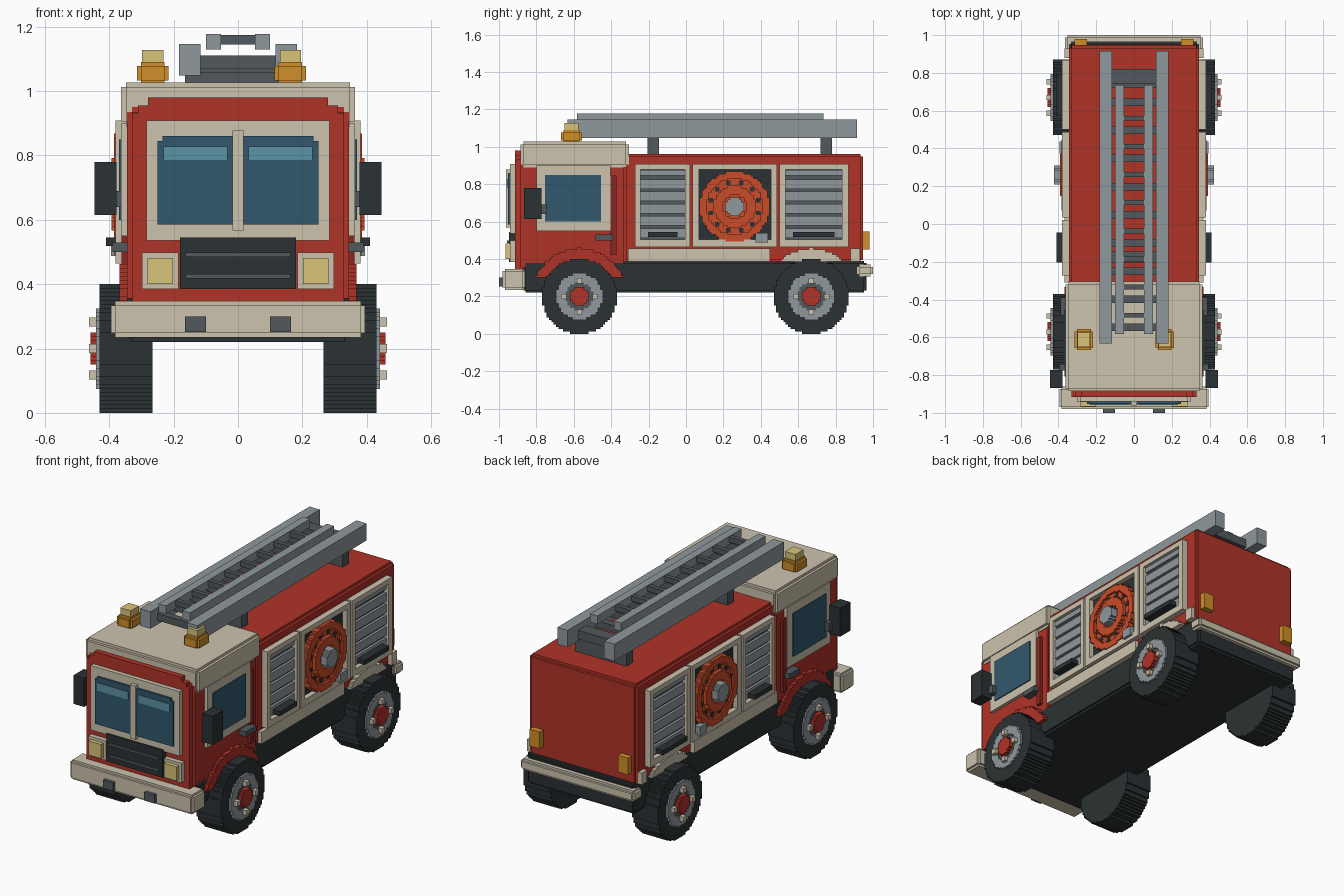
import bpy, bmesh, math

if "Cube" in bpy.data.objects:
    bpy.data.objects.remove(bpy.data.objects["Cube"])

V = 0.0125  # block size of the stepped style


def linear(h):
    c = [int(h[i:i + 2], 16) / 255 for i in (0, 2, 4)]
    return [v / 12.92 if v < 0.04 else ((v + 0.055) / 1.055) ** 2.4 for v in c] + [1]


def paint(name, h):
    m = bpy.data.materials.new(name)
    m.diffuse_color = linear(h)
    m.use_nodes = True
    m.node_tree.nodes["Principled BSDF"].inputs["Base Color"].default_value = m.diffuse_color
    return m


RED = paint("red", "b03328")
DEEP_RED = paint("deep_red", "8a2620")
CREAM = paint("cream", "cdc3ae")
DARK = paint("dark", "2b3133")
GLASS = paint("glass", "31586d")
SHINE = paint("shine", "5c93a6")
STEEL = paint("steel", "90999d")
IRON = paint("iron", "52595d")
AMBER = paint("amber", "d0902a")
YELLOW = paint("yellow", "d8c47a")
HOSE = paint("hose", "c94c2a")


def part(name, mat, boxes, mirror=False, step=0):
    """One mesh from boxes (x0,x1,y0,y1,z0,z1); step notches all box edges."""
    bm = bmesh.new()
    if step:
        s = step
        boxes = [b for x0, x1, y0, y1, z0, z1 in boxes for b in (
            (x0, x1, y0 + s, y1 - s, z0 + s, z1 - s),
            (x0 + s, x1 - s, y0, y1, z0 + s, z1 - s),
            (x0 + s, x1 - s, y0 + s, y1 - s, z0, z1))]
    if mirror:
        boxes = boxes + [(-b[1], -b[0]) + tuple(b[2:]) for b in boxes]
    for x0, x1, y0, y1, z0, z1 in boxes:
        v = [bm.verts.new((x, y, z)) for x in (x0, x1) for y in (y0, y1) for z in (z0, z1)]
        for f in ((0, 1, 3, 2), (4, 6, 7, 5), (0, 4, 5, 1), (2, 3, 7, 6), (0, 2, 6, 4), (1, 5, 7, 3)):
            bm.faces.new([v[i] for i in f])
    bmesh.ops.recalc_face_normals(bm, faces=bm.faces[:])
    me = bpy.data.meshes.new(name)
    bm.to_mesh(me)
    bm.free()
    me.materials.append(mat)
    ob = bpy.data.objects.new(name, me)
    bpy.context.collection.objects.link(ob)
    return ob


def disc(cy, cz, r, x0, x1, rin=0, zmin=-1):
    """Stepped disc or ring facing x, as rows of blocks with equal rows merged."""
    n = round(r / V)
    rows = []
    for i in range(-n, n):
        z = (i + 0.5) * V
        if cz + z < zmin:
            continue
        o = round(math.sqrt(max(r * r - z * z, 0)) / V) * V
        h = round(math.sqrt(max(rin * rin - z * z, 0)) / V) * V
        if o <= h:
            continue
        if rows and rows[-1][:2] == [o, h]:
            rows[-1][3] = cz + (i + 1) * V
        else:
            rows.append([o, h, cz + i * V, cz + (i + 1) * V])
    out = []
    for o, h, a, b in rows:
        spans = [(-o, o)] if h == 0 else [(-o, -h), (h, o)]
        out += [(x0, x1, cy + p, cy + q, a, b) for p, q in spans]
    return out


def frame(x0, x1, y0, y1, z0, z1, iy0, iy1, iz0, iz1):
    """Rectangular frame on the side of the vehicle."""
    return [(x0, x1, y0, y1, z0, iz0), (x0, x1, y0, y1, iz1, z1),
            (x0, x1, y0, iy0, iz0, iz1), (x0, x1, iy1, y1, iz0, iz1)]


# Chassis and bumpers
part("chassis", DARK, [(-.345, .345, -.87, .965, .22, .39)], step=V)
part("front_bumper", CREAM, [(-.395, .395, -.98, -.86, .235, .347)], step=V)
part("tow_hooks", IRON, [(.1, .165, -1, -.95, .252, .3)], True)
part("rear_bumper", CREAM, [(-.365, .365, .915, 1, .307, .37)], step=V)

# Cab
part("cab", RED, [(-.345, .345, -.9, -.32, .34, .95)], step=.015)
part("cab_front", RED, [(-w, w, -.915, -.86, a, b) for w, a, b in
     ((.33, .345, .93), (.31, .93, .955), (.28, .955, .98))])
part("cab_roof", CREAM, [(-.363, .363, -.885, -.305, .89, 1.027)], step=.015)
part("windshield_frame", CREAM, [(-.285, .285, -.94, -.9, .535, .908)])
part("windshield", GLASS, [(.017, .25, -.952, -.93, .585, .845),
                           (.017, .235, -.952, -.93, .845, .86)], True)
part("windshield_shine", SHINE, [(.033, .232, -.957, -.94, .783, .828)], True)
part("windshield_pillar", CREAM, [(-.017, .017, -.962, -.93, .567, .878)])
part("grille", DARK, [(-.18, .18, -.947, -.9, .385, .545)])
part("grille_bars", IRON, [(-.163, .163, -.956, -.94, z, z + .013) for z in (.418, .485)])
part("headlight_frames", CREAM, [(.185, .298, -.942, -.9, .385, .498)], True)
part("headlights", YELLOW, [(.202, .282, -.965, -.93, .4, .482)], True)

# Doors and mirrors
part("door_frames", CREAM, frame(.335, .364, -.80, -.405, .55, .9, -.755, -.455, .6, .85), True)
part("door_windows", GLASS, [(.335, .37, -.755, -.455, .6, .85)], True)
part("door_edges", DEEP_RED, [(.335, .362, -.403, -.372, .42, .845)], True)
part("door_handles", IRON, [(.335, .39, -.485, -.39, .5, .53)], True)
part("mirrors", DARK, [(.378, .446, -.867, -.772, .615, .78)], True)
part("mirror_arms", IRON, [(.335, .395, -.775, -.742, .64, .69)], True)

# Rear body
part("body", RED, [(-.345, .345, -.335, .947, .38, .962)], step=.015)
part("side_skirts", CREAM, [(.335, .368, -.31, .45, .387, .455),
                            (.335, .368, .88, .93, .387, .455)], True)
part("tail_lights", AMBER, [(.25, .315, .93, .98, .45, .547)], True)
part("front_arches", RED, disc(-.57, .2, .2565, .335, .368, .2, .3), True)
part("rear_arches", CREAM, disc(.67, .2, .2565, .335, .368, .2, .385), True)

# Side compartments: two shutters around the hose bay
bays = (("front_shutter", -.272, .022, -.243, -.005),
        ("hose_bay", .035, .487, .07, .455),
        ("rear_shutter", .5, .868, .533, .835))
for name, y0, y1, a, b in bays:
    part(name + "_frame", CREAM, frame(.335, .38, y0, y1, .465, .908, a, b, .503, .878), True)
    bay = name == "hose_bay"
    part(name + "_back", DARK if bay else IRON, [(.335, .35, a, b, .503, .878)], True)
    if not bay:
        part(name + "_slats", STEEL, [(.345, .365, a, b, .513 + i * .0655, .563 + i * .0655)
             for i in range(5)] + [(.345, .365, a, b, .845, .875)], True)
        part(name + "_handle", DARK, [(.36, .41, a + .04, b - .04, .518, .545)], True)

# Hose reel
RY, RZ = .26, .68
part("hose_reel_disc", HOSE, disc(RY, RZ, .165, .345, .372), True)
part("hose_reel_outer_coil", HOSE, disc(RY, RZ, .1875, .345, .385, .15), True)
part("hose_reel_inner_coil", HOSE, disc(RY, RZ, .1125, .36, .393, .0625), True)
holes = []
for i in range(12):
    t = math.tau * (i + .5) / 12
    y, z = RY + .132 * math.cos(t), RZ + .132 * math.sin(t)
    holes.append((.36, .376, y - .012, y + .012, z - .012, z + .012))
part("hose_reel_holes", DARK, holes, True)
part("hose_reel_hub", STEEL, disc(RY, RZ, .05, .36, .423), True)
part("hose_nozzle", STEEL, [(.36, .395, .372, .438, .487, .54)], True)

# Wheels
for name, y in (("front", -.57), ("rear", .67)):
    part(name + "_tyres", DARK, disc(y, .2, .2, .265, .43), True)
    part(name + "_rims", STEEL, disc(y, .2, .125, .42, .442, .075), True)
    part(name + "_wheel_plates", IRON, disc(y, .2, .0875, .42, .436), True)
    part(name + "_hubs", RED, disc(y, .2, .05, .42, .459), True)
    part(name + "_bolts", CREAM, [(.42, .463, y + dy - .014, y + dy + .014, .2 + dz - .014, .2 + dz + .014)
         for dy, dz in ((.083, 0), (-.083, 0), (0, .083), (0, -.083))], True)

# Beacons
for name, x in (("left", -.265), ("right", .163)):
    part(name + "_beacon_base", AMBER, [(x - .049, x + .049, -.668, -.557, 1.02, 1.09)], step=V)
    part(name + "_beacon_cap", YELLOW, [(x - .033, x + .033, -.65, -.575, 1.08, 1.127)])

# Roof ladder in two nested sections
part("ladder_supports", IRON, [(-.165, .165, y, y + .06, .95, 1.06) for y in (-.205, .72)])
part("outer_ladder_rails", STEEL, [(.117, .183, -.633, .915, 1.048, 1.146)], True)
part("outer_ladder_rungs", IRON, [(-.125, .125, .645 - i * .149 - .02, .645 - i * .149 + .02, 1.07, 1.11)
     for i in range(9)] + [(-.125, .125, .745, .82, 1.06, 1.11)])
part("inner_ladder_rails", STEEL, [(.053, .1, -.583, .735, 1.13, 1.178)], True)
part("inner_ladder_rungs", IRON, [(-.06, .06, .56 - i * .149 - .013, .56 - i * .149 + .013, 1.145, 1.175)
     for i in range(8)])
